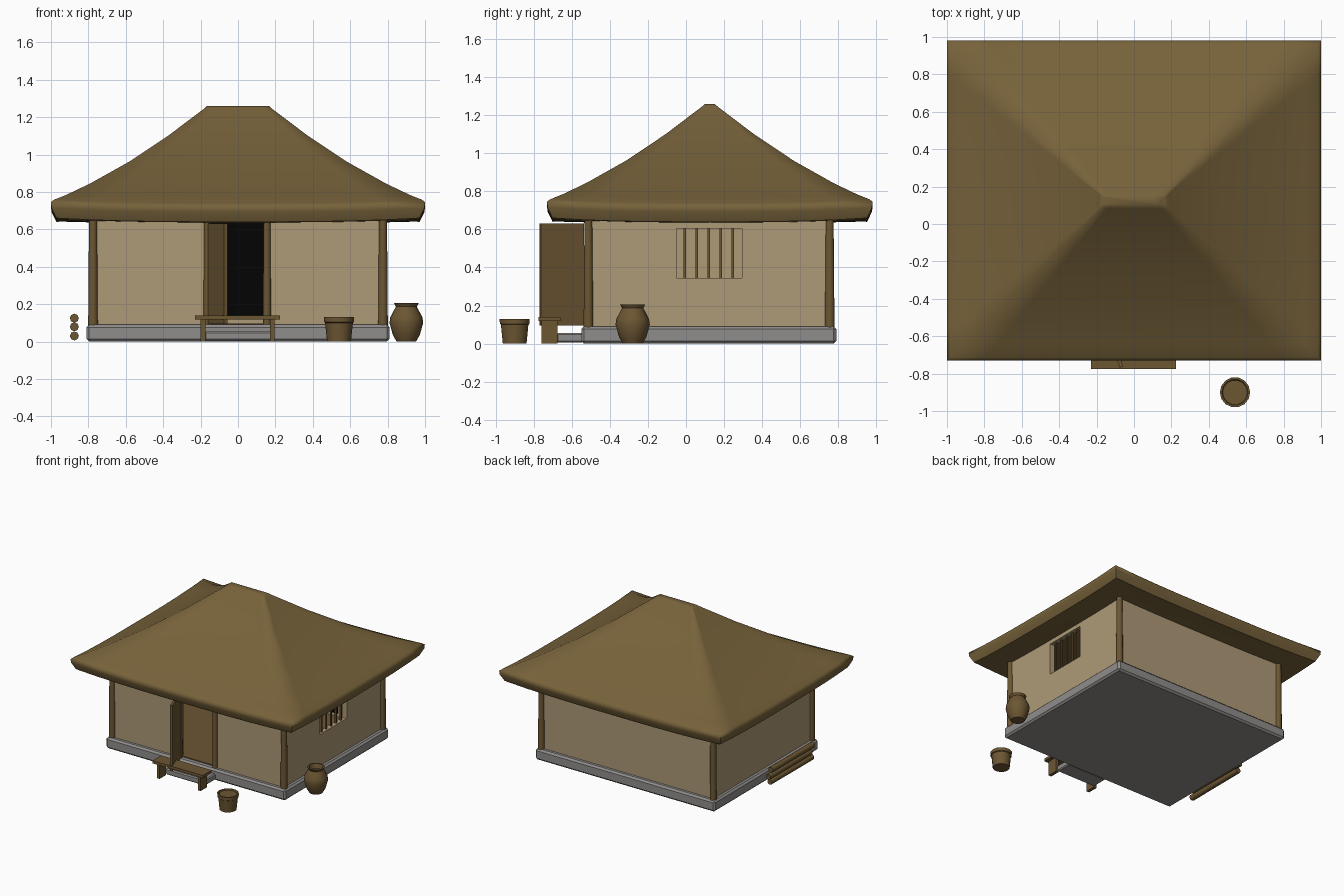
import bpy, bmesh, math
from mathutils import Matrix, Vector

cube = bpy.data.objects.get("Cube")
if cube:
    bpy.data.objects.remove(cube, do_unlink=True)


def material(name, rgb):
    m = bpy.data.materials.new(name)
    m.use_nodes = True
    col = [(c / 255) ** 2.2 for c in rgb] + [1]
    m.diffuse_color = col
    m.node_tree.nodes["Principled BSDF"].inputs["Base Color"].default_value = col
    return m


THATCH = material("thatch", (118, 98, 61))
WOOD = material("brown wood", (108, 87, 54))
PLASTER = material("clay plaster", (172, 152, 118))
STONE = material("grey stone", (142, 140, 138))
DARK = material("dark interior", (12, 12, 12))


def finish(name, bm, mat, angle=None):
    bmesh.ops.recalc_face_normals(bm, faces=bm.faces)
    me = bpy.data.meshes.new(name)
    bm.to_mesh(me)
    bm.free()
    me.materials.append(mat)
    if angle:
        me.shade_smooth()
        me.set_sharp_from_angle(angle=math.radians(angle))
    ob = bpy.data.objects.new(name, me)
    bpy.context.collection.objects.link(ob)
    return ob


def boxes(name, mat, *specs, bevel=0):
    """Each spec is (x0, x1, y0, y1, z0, z1)."""
    bm = bmesh.new()
    for x0, x1, y0, y1, z0, z1 in specs:
        mtx = Matrix.Translation(((x0 + x1) / 2, (y0 + y1) / 2, (z0 + z1) / 2))
        mtx = mtx @ Matrix.Diagonal((x1 - x0, y1 - y0, z1 - z0, 1))
        bmesh.ops.create_cube(bm, size=1, matrix=mtx)
    if bevel:
        bmesh.ops.bevel(bm, geom=bm.edges[:], offset=bevel, segments=1, affect='EDGES')
    return finish(name, bm, mat)


def lathe(name, mat, profile, loc, sides=12, angle=50, rot=None):
    """Turn a list of (radius, height) points about the z axis."""
    bm = bmesh.new()
    rings = []
    for r, z in profile:
        rings.append([bm.verts.new((r * math.cos(a), r * math.sin(a), z))
                      for a in (math.tau * i / sides for i in range(sides))])
    for a, b in zip(rings, rings[1:]):
        for i in range(sides):
            j = (i + 1) % sides
            bm.faces.new((a[i], a[j], b[j], b[i]))
    bm.faces.new(rings[0])
    bm.faces.new(rings[-1])
    ob = finish(name, bm, mat, angle)
    ob.location = loc
    if rot:
        ob.rotation_euler = rot
    return ob


# Stone base and step
boxes("stone_base", STONE, (-.81, .81, -.55, .79, 0, .09), bevel=.014)
boxes("front_step", STONE, (-.18, .18, -.68, -.54, .005, .055), bevel=.008)

# Walls, with openings for the door and the window
T, LOW, HIGH = .04, .085, .67
W, F, B = .775, -.515, .755
boxes("front_wall", PLASTER,
      (-W, -.16, F, F + T, LOW, HIGH), (.15, W, F, F + T, LOW, HIGH))
boxes("back_wall", PLASTER, (-W, W, B - T, B, LOW, HIGH))
boxes("right_wall", PLASTER, (-W, -W + T, F + T, B - T, LOW, HIGH))
Y0, Y1, Z0, Z1 = -.05, .295, .345, .605
boxes("window_wall", PLASTER,
      (W - T, W, F + T, Y0, LOW, HIGH), (W - T, W, Y1, B - T, LOW, HIGH),
      (W - T, W, Y0, Y1, LOW, Z0), (W - T, W, Y0, Y1, Z1, HIGH))
boxes("window_bars", WOOD, *[
    (W - .026, W - .014, y - .006, y + .006, Z0, Z1)
    for y in (.12 + .063 * i for i in range(-2, 3))])

# Interior floor and dark back panel
boxes("wooden_floor", WOOD, (-W + T, W - T, F + .01, B - T, .08, .097))
boxes("dark_panel", DARK, (-.4, .4, B - T - .008, B - T, .125, HIGH))

# Corner posts
for x, side in ((-W, "right"), (W, "left")):
    for y, end in ((F + .002, "front"), (B, "back")):
        lathe(f"{end}_{side}_post", WOOD, [(.026, 0), (.024, .3), (.021, .58)],
              (x, y, .085), sides=10)

# Door frame and the open door leaf
for x, side in ((-.163, "right"), (.155, "left")):
    lathe(f"door_post_{side}", WOOD, [(.021, 0), (.019, .56)], (x, F, .085), sides=10)
boxes("door_lintel", WOOD, (-.2, .2, F - .02, F + .02, .635, .66))
hinge, tip = Vector((-.15, -.54, 0)), Vector((-.066, -.765, 0))
leaf = boxes("door_leaf", WOOD, (0, (tip - hinge).length, -.01, .01, .095, .63))
leaf.location = hinge
leaf.rotation_euler.z = math.atan2(tip.y - hinge.y, tip.x - hinge.x)

# Bench
boxes("bench", WOOD, (-.23, .225, -.775, -.66, .118, .14),
      (-.2, -.175, -.76, -.675, 0, .118), (.17, .195, -.76, -.675, 0, .118))

# Thatched roof: rectangular rings from ridge to eave, corners swept upward
RINGS = [(0, 1.26), (.02, 1.245), (.25, 1.1), (.5, .96), (.75, .84), (.9, .777),
         (.98, .748), (1, .735), (.997, .705), (.965, .65), (.93, .65), (.7, .64)]
N = 10
bm = bmesh.new()
rings = []
for u, z in RINGS:
    hx, hy = .165 + .835 * u, .025 + .83 * u
    ring = []
    for k in range(4):
        for i in range(N):
            s = 2 * i / N - 1
            x, y = [(s, -1), (1, s), (-s, 1), (-1, -s)][k]
            lift = .022 * u ** 3 * (abs(s) ** 3 - .5)
            ring.append(bm.verts.new((x * hx, .125 + y * hy, z + lift)))
    rings.append(ring)
for a, b in zip(rings, rings[1:]):
    for i in range(4 * N):
        j = (i + 1) % (4 * N)
        bm.faces.new((a[i], b[i], b[j], a[j]))
bm.faces.new(rings[0])
bm.faces.new(rings[-1])
finish("thatched_roof", bm, THATCH, 62)

# Tub and storage jar
lathe("wooden_tub", WOOD, [(.064, 0), (.074, .1), (.08, .104), (.081, .13),
                           (.07, .13), (.066, .122)], (.54, -.9, 0), sides=14)
lathe("storage_jar", WOOD, [(.052, 0), (.072, .035), (.09, .1), (.086, .13), (.062, .175),
                            (.056, .187), (.066, .205), (.054, .205), (.045, .17)],
      (.9, -.28, 0), sides=16)

# Stacked logs beside the right wall
for i, (z, y) in enumerate(((.03, -.37), (.079, -.35), (.125, -.38))):
    lathe(f"log_{i + 1}", WOOD, [(.024, 0), (.022, .54)], (-.875, y, z), sides=8,
          rot=(-math.pi / 2, 0, 0))
